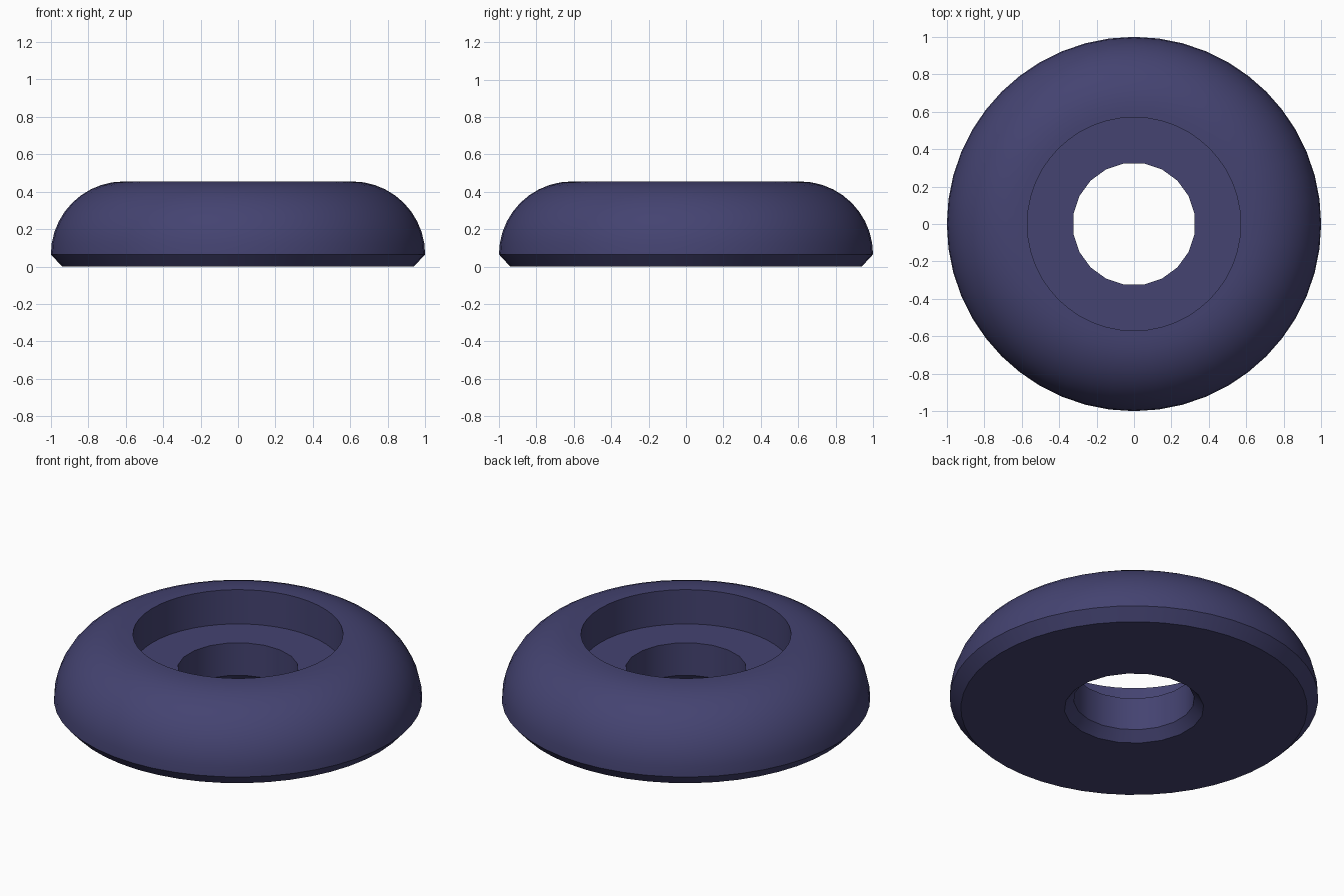
import bpy, bmesh, math

if "Cube" in bpy.data.objects:
    bpy.data.objects.remove(bpy.data.objects["Cube"])

navy = bpy.data.materials.new("navy_blue")
navy.diffuse_color = (0.058, 0.056, 0.165, 1)
navy.use_nodes = True
navy.node_tree.nodes["Principled BSDF"].inputs["Base Color"].default_value = navy.diffuse_color


def lathe(name, profile, sides, turn=0.0):
    """Revolve a profile of (radius, height) that starts and ends on the axis."""
    bm = bmesh.new()
    rings = []
    for r, z in profile:
        if r == 0:
            rings.append([bm.verts.new((0, 0, z))])
        else:
            rings.append([bm.verts.new((r * math.cos(a), r * math.sin(a), z))
                          for a in (math.tau * i / sides + turn for i in range(sides))])
    for lo, hi in zip(rings, rings[1:]):
        if len(lo) == 1:
            bm.faces.new(hi)
        elif len(hi) == 1:
            bm.faces.new(lo)
        else:
            for i in range(sides):
                j = (i + 1) % sides
                bm.faces.new((lo[i], lo[j], hi[j], hi[i]))
    # the flat caps need no centre point
    bmesh.ops.delete(bm, geom=[v for v in bm.verts if not v.link_faces], context='VERTS')
    bmesh.ops.recalc_face_normals(bm, faces=bm.faces)
    mesh = bpy.data.meshes.new(name)
    bm.to_mesh(mesh)
    bm.free()
    ob = bpy.data.objects.new(name, mesh)
    bpy.context.collection.objects.link(ob)
    mesh.materials.append(navy)
    return ob


# rounded ring: chamfered foot, quarter-round side, flat rim, sunken floor
R, FOOT, TOP, FLOOR = 0.39, 0.065, 0.455, 0.25
side = [(1 - R + R * math.cos(t), FOOT + R * math.sin(t))
        for t in (math.pi / 2 * i / 10 for i in range(11))]
body = lathe("rounded_ring",
             [(0, 0), (0.94, 0)] + side + [(0.57, TOP), (0.57, FLOOR), (0, FLOOR)], 48)

# centre hole, flared at the underside
hole = lathe("hole_cutter",
             [(0, -0.05), (0.425, -0.05), (0.328, 0.055), (0.328, 0.6), (0, 0.6)],
             20, math.pi / 20)
hole.hide_render = True
hole.hide_set(True)

cut = body.modifiers.new("centre_hole", 'BOOLEAN')
cut.operation = 'DIFFERENCE'
cut.solver = 'EXACT'
cut.object = hole
bpy.context.view_layer.objects.active = body
body.select_set(True)
bpy.ops.object.modifier_apply(modifier=cut.name)
bpy.data.objects.remove(hole)
bpy.ops.object.shade_smooth_by_angle(angle=math.radians(30))
